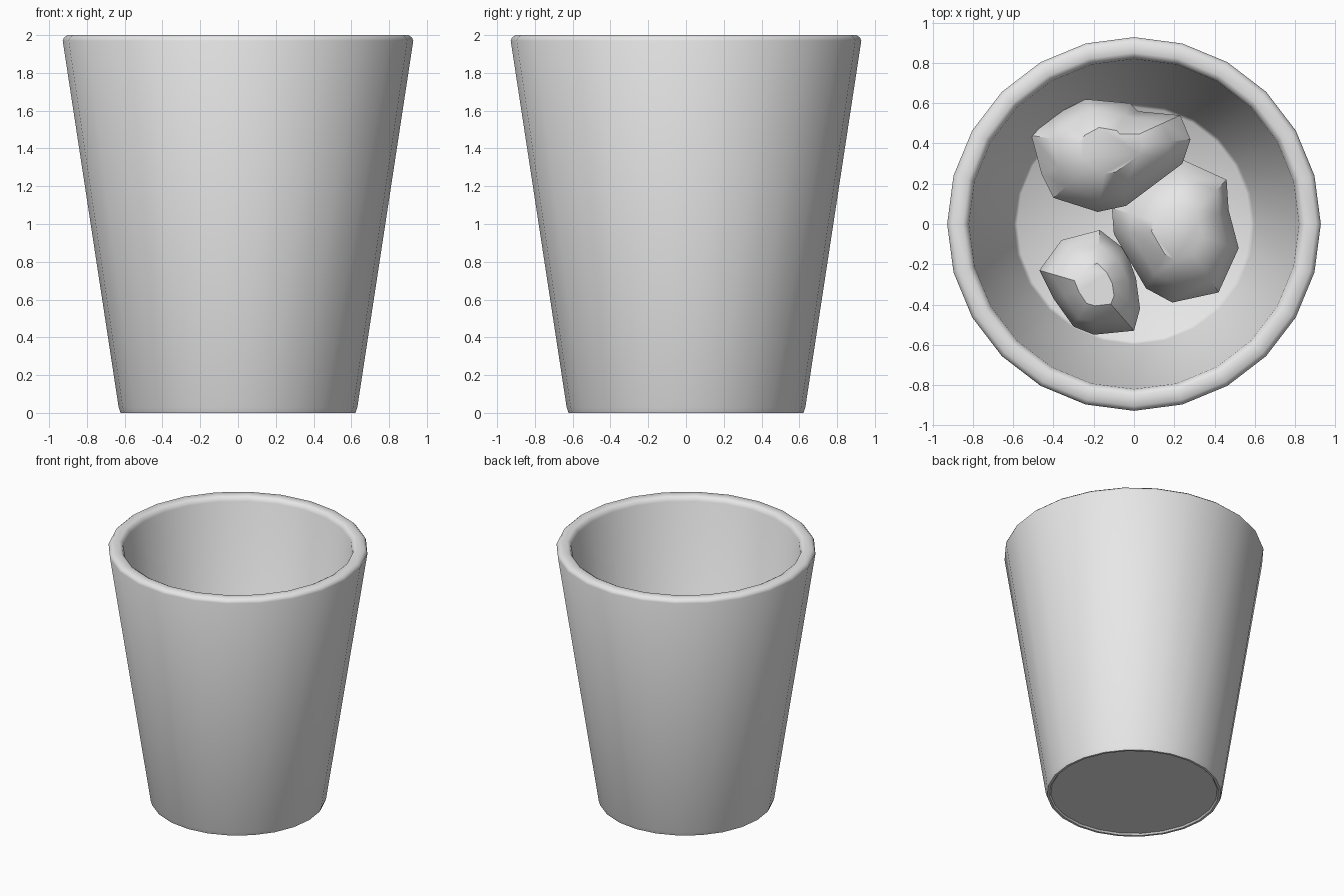
import bpy, bmesh, math, random
from mathutils import Vector

if "Cube" in bpy.data.objects:
    bpy.data.objects.remove(bpy.data.objects["Cube"])

random.seed(4)
grey = bpy.data.materials.new("light grey")
grey.diffuse_color = (0.8, 0.8, 0.8, 1)
grey.use_nodes = True
grey.node_tree.nodes["Principled BSDF"].inputs["Base Color"].default_value = grey.diffuse_color


def finish(name, bm, angle):
    bmesh.ops.recalc_face_normals(bm, faces=bm.faces)
    mesh = bpy.data.meshes.new(name)
    bm.to_mesh(mesh)
    bm.free()
    mesh.materials.append(grey)
    obj = bpy.data.objects.new(name, mesh)
    bpy.context.collection.objects.link(obj)
    bpy.ops.object.select_all(action='DESELECT')
    obj.select_set(True)
    bpy.context.view_layer.objects.active = obj
    bpy.ops.object.shade_smooth_by_angle(angle=math.radians(angle))
    return obj


def loft(rings):
    """Skin a stack of closed rings and cap both ends."""
    bm = bmesh.new()
    loops = [[bm.verts.new(p) for p in ring] for ring in rings]
    n = len(loops[0])
    for a, b in zip(loops, loops[1:]):
        for i in range(n):
            j = (i + 1) % n
            bm.faces.new((a[i], a[j], b[j], b[i]))
    bm.faces.new(loops[0][::-1])
    bm.faces.new(loops[-1])
    return bm


# Tapered cup: underside, outer wall, bevelled rim, inner wall, floor
profile = [(0.595, 0.012), (0.605, 0), (0.622, 0), (0.632, 0.03),
           (0.928, 1.97), (0.922, 1.985), (0.905, 2.0), (0.85, 2.0),
           (0.832, 1.99), (0.82, 1.965), (0.598, 0.15), (0.58, 0.13)]
SIDES = 24
cup = loft([[(r * math.cos(math.tau * i / SIDES), r * math.sin(math.tau * i / SIDES), z)
             for i in range(SIDES)] for r, z in profile])
finish("cup", cup, 50)


# Chunks lying in the cup: plan outline, base height, height
def chunk(name, outline, base, height):
    cx = sum(p[0] for p in outline) / len(outline)
    cy = sum(p[1] for p in outline) / len(outline)
    rings = []
    for scale, level in ((0.45, 0), (0.85, 0.2), (1, 0.52), (0.78, 0.82), (0.4, 1)):
        ring = []
        for x, y in outline:
            s = scale if scale == 1 else scale * random.uniform(0.93, 1.05)
            lift = 0 if level in (0, 1) else random.uniform(-0.05, 0.05)
            ring.append(Vector((cx + (x - cx) * s, cy + (y - cy) * s,
                                base + height * (level + lift))))
        rings.append(ring)
    finish(name, loft(rings), 40)


chunk("back_chunk", [(-.51, .44), (-.46, .25), (-.40, .13), (-.18, .06), (-.04, .09),
                     (.24, .30), (.28, .42), (.23, .54), (.02, .56), (-.02, .60),
                     (-.24, .62), (-.42, .53)], 0.45, 0.52)
chunk("right_chunk", [(.24, .32), (.05, .24), (-.11, .08), (-.10, -.05), (.06, -.32),
                      (.19, -.39), (.42, -.34), (.52, -.12), (.47, .07), (.46, .22)],
      0.13, 0.52)
chunk("front_chunk", [(-.17, -.03), (-.36, -.08), (-.47, -.23), (-.40, -.37), (-.30, -.51),
                      (-.20, -.55), (0, -.53), (.03, -.42), (.01, -.27), (-.04, -.13)],
      0.13, 0.46)
